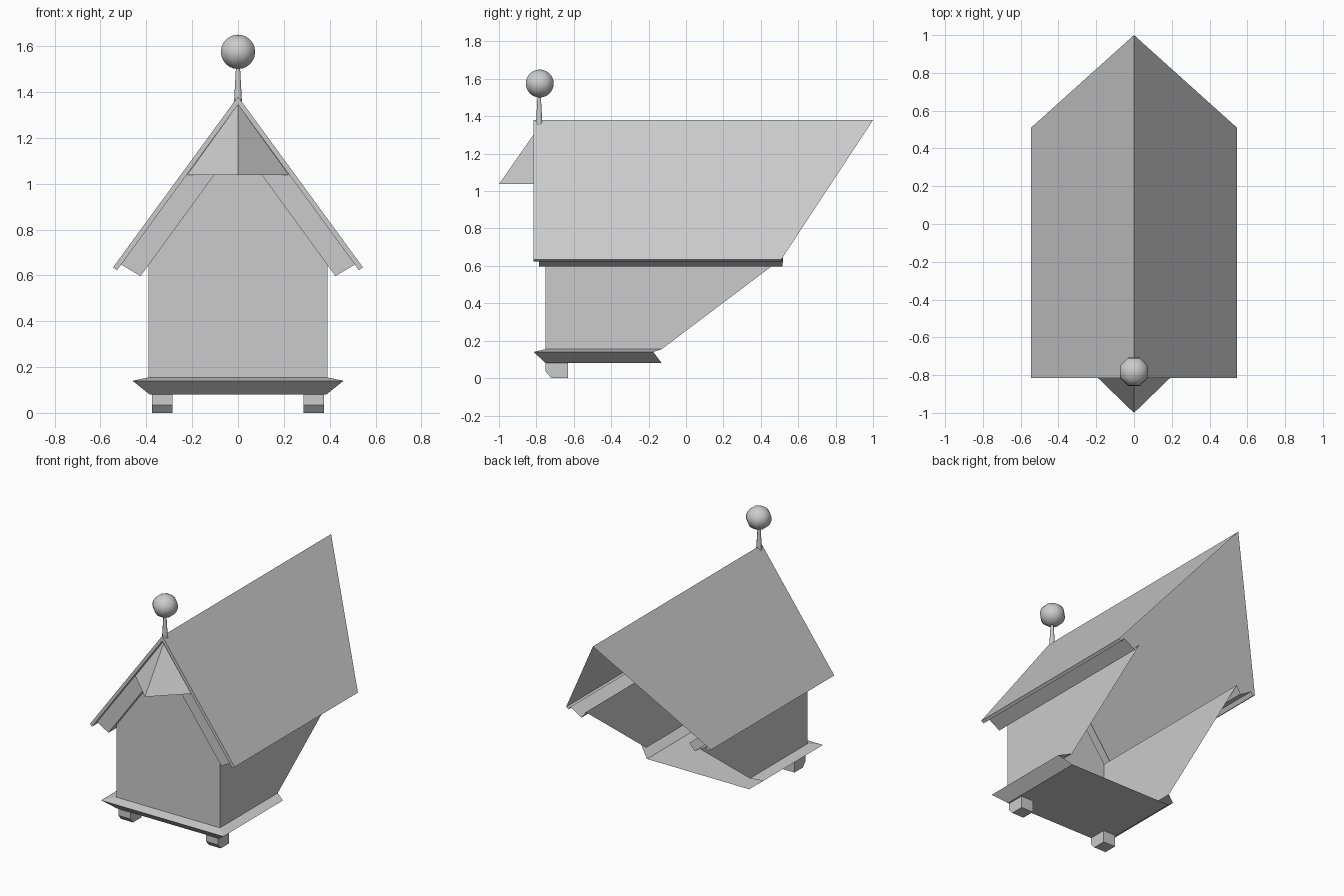
import bpy, bmesh
from math import radians

if "Cube" in bpy.data.objects:
    bpy.data.objects.remove(bpy.data.objects["Cube"])


def finish(name, bm, mirror=True):
    me = bpy.data.meshes.new(name)
    bm.to_mesh(me)
    bm.free()
    ob = bpy.data.objects.new(name, me)
    bpy.context.collection.objects.link(ob)
    if mirror:
        ob.modifiers.new("Mirror", 'MIRROR').use_clip = True
    return ob


def sheet(name, rows):
    """Right half of an open sheet spanned between rows of points, mirrored in x."""
    bm = bmesh.new()
    grid = [[bm.verts.new(p) for p in row] for row in rows]
    for r0, r1 in zip(grid, grid[1:]):
        for i in range(len(r0) - 1):
            bm.faces.new((r0[i], r1[i], r1[i + 1], r0[i + 1]))
    return finish(name, bm)


# Roof covering with thin eave edge, back end cut by the main roof slope
sheet("roof", [
    [(0, -.815, 1.38), (0, 1, 1.38)],
    [(.545, -.815, .635), (.545, .51, .635)],
    [(.527, -.815, .623), (.527, .51, .623)],
    [(.51, -.785, .647), (.51, .515, .647)],
])

# Boxed eaves returning to the side walls
sheet("eave_soffit", [
    [(.51, -.785, .647), (.51, .515, .647)],
    [(.425, -.785, .597), (.425, .515, .597)],
    [(.39, -.75, .645), (.39, .52, .645)],
])

# Stepped gable trim: roof edge, then barge board, then return to the wall
gable = [((0, -.815, 1.38), (.545, -.815, .635)),
         ((0, -.815, 1.345), (.527, -.815, .623)),
         ((0, -.785, 1.345), (.51, -.785, .647)),
         ((0, -.785, 1.18), (.425, -.785, .597)),
         ((0, -.75, 1.18), (.39, -.75, .645))]
sheet("gable_trim", gable)

# Front and side walls, open at the back
sheet("walls", [
    [(0, -.75, 1.18), (.39, -.75, .645), (.39, .52, .645)],
    [(0, -.75, .155), (.39, -.75, .155), (.39, -.13, .155)],
])

# Base moulding (width, front, back, height) and floor
levels = [(.39, -.75, -.13, .155), (.46, -.815, -.175, .14), (.385, -.75, -.13, .08)]
sheet("base_moulding", [[(0, f, z), (w, f, z), (w, b, z)] for w, f, b, z in levels])
sheet("floor", [[(0, y, .08), (.385, y, .08)] for y in (-.75, -.13)])

# Pointed hood under the gable peak
bm = bmesh.new()
tip, peak, side, mid = [bm.verts.new(p) for p in
                        ((0, -1, 1.037), (0, -.785, 1.345), (.222, -.785, 1.037), (0, -.785, 1.037))]
bm.faces.new((tip, side, peak))
bm.faces.new((tip, mid, side))
finish("hood", bm)

# Bracket feet with chamfered front
bm = bmesh.new()
profile = [(-.75, .08), (-.75, .035), (-.72, 0), (-.63, 0), (-.63, .08)]
face = bm.faces.new([bm.verts.new((.285, y, z)) for y, z in profile])
ext = bmesh.ops.extrude_face_region(bm, geom=[face])["geom"]
bmesh.ops.translate(bm, vec=(.09, 0, 0), verts=[v for v in ext if isinstance(v, bmesh.types.BMVert)])
bmesh.ops.recalc_face_normals(bm, faces=bm.faces)
finish("feet", bm)

# Finial: tapered stem and ball
bpy.ops.mesh.primitive_cone_add(vertices=8, radius1=.019, radius2=.009, depth=.17,
                                location=(0, -.785, 1.435), rotation=(0, 0, radians(22.5)))
bpy.context.object.name = "finial_stem"
bpy.ops.object.shade_smooth_by_angle(angle=radians(50))
bpy.ops.mesh.primitive_uv_sphere_add(segments=8, ring_count=12, radius=.075,
                                     location=(0, -.782, 1.575), rotation=(0, 0, radians(22.5)))
bpy.context.object.name = "finial_ball"
bpy.context.object.scale = (1.08, 1.08, 1)
bpy.ops.object.shade_smooth_by_angle(angle=radians(50))
